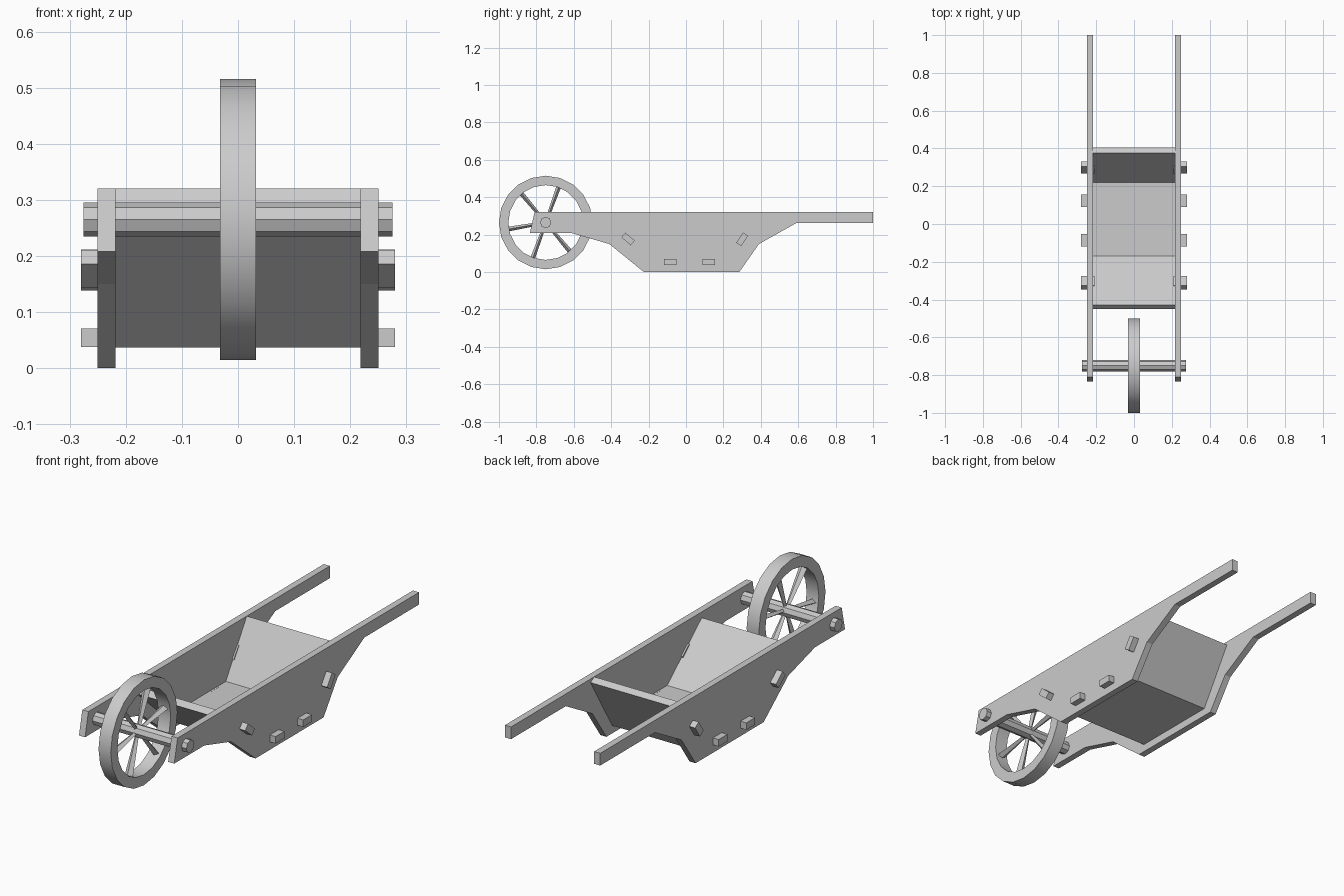
import bpy
import bmesh
from math import radians, cos, sin, pi
from mathutils import Matrix, Vector

default = bpy.data.objects.get("Cube")
if default:
    bpy.data.objects.remove(default, do_unlink=True)

grey = bpy.data.materials.new("plain grey")
grey.use_nodes = True
colour = (0.6, 0.6, 0.6, 1)
grey.diffuse_color = colour
grey.node_tree.nodes["Principled BSDF"].inputs["Base Color"].default_value = colour


def finish(name, bm):
    bmesh.ops.recalc_face_normals(bm, faces=bm.faces[:])
    mesh = bpy.data.meshes.new(name)
    bm.to_mesh(mesh)
    bm.free()
    mesh.materials.append(grey)
    obj = bpy.data.objects.new(name, mesh)
    bpy.context.collection.objects.link(obj)
    return obj


def prism(name, profile, x0, x1):
    """Extrude a (y, z) outline from x0 to x1."""
    bm = bmesh.new()
    face = bm.faces.new([bm.verts.new((x0, y, z)) for y, z in profile])
    moved = bmesh.ops.extrude_face_region(bm, geom=[face])["geom"]
    verts = [v for v in moved if isinstance(v, bmesh.types.BMVert)]
    bmesh.ops.translate(bm, verts=verts, vec=(x1 - x0, 0, 0))
    return finish(name, bm)


def peg(name, side, y, z, angle):
    """Tenon end poking through a side plank."""
    bm = bmesh.new()
    place = (Matrix.Translation((side * 0.245, y, z))
             @ Matrix.Rotation(radians(angle), 4, "X")
             @ Matrix.Diagonal((0.07, 0.066, 0.033, 1)))
    bmesh.ops.create_cube(bm, size=1, matrix=place)
    return finish(name, bm)


# Side planks with handles
side_outline = [(-0.81, 0.32), (-0.835, 0.208), (-0.61, 0.208), (-0.41, 0.15),
                (-0.225, 0), (0.285, 0), (0.39, 0.15), (0.59, 0.262),
                (1, 0.262), (1, 0.32)]
for label, side in (("left", 1), ("right", -1)):
    prism(label + "_side_plank", side_outline, side * 0.218, side * 0.25)
    peg(label + "_front_board_peg", side, -0.31, 0.177, -40)
    peg(label + "_back_board_peg", side, 0.3, 0.175, 56)
    peg(label + "_floor_front_peg", side, -0.085, 0.054, 0)
    peg(label + "_floor_back_peg", side, 0.122, 0.054, 0)

# Tray boards
prism("floor_board", [(-0.19, 0.037), (-0.17, 0.07), (0.22, 0.07), (0.242, 0.037)],
      -0.22, 0.22)
prism("front_board", [(-0.43, 0.292), (-0.17, 0.07), (-0.19, 0.037), (-0.451, 0.268)],
      -0.22, 0.22)
prism("back_board", [(0.377, 0.32), (0.22, 0.07), (0.242, 0.037), (0.404, 0.303)],
      -0.22, 0.22)

# Axle
hub = Vector((0, -0.75, 0.265))
ring = [(hub.y + 0.03 * cos(i * pi / 4), hub.z + 0.03 * sin(i * pi / 4))
        for i in range(8)]
prism("axle", ring, -0.275, 0.275)

# Wheel rim: a closed rectangular section spun around the axle
bm = bmesh.new()
section = [bm.verts.new(hub + Vector((x, 0, r)))
           for x, r in ((-0.032, 0.2), (0.032, 0.2), (0.032, 0.25), (-0.032, 0.25))]
edges = [bm.edges.new((section[i], section[i - 1])) for i in range(4)]
bmesh.ops.spin(bm, geom=section + edges, cent=hub, axis=(1, 0, 0),
               angle=2 * pi, steps=20, use_merge=True)
bmesh.ops.remove_doubles(bm, verts=bm.verts[:], dist=0.0005)
rim = finish("wheel_rim", bm)
bpy.ops.object.select_all(action="DESELECT")
rim.select_set(True)
bpy.context.view_layer.objects.active = rim
bpy.ops.object.shade_smooth_by_angle(angle=radians(30))

# Spokes, flaring towards the rim
for i in range(6):
    bm = bmesh.new()
    place = (Matrix.Translation(hub) @ Matrix.Rotation(radians(10 + 60 * i), 4, "X")
             @ Matrix.Rotation(radians(90), 4, "Y").inverted()
             @ Matrix.Identity(4))
    # Axis runs outward from the hub in the wheel plane
    direction = Vector((0, cos(radians(10 + 60 * i)), sin(radians(10 + 60 * i))))
    across = Vector((1, 0, 0)).cross(direction)
    ends = []
    for reach, wide, thin in ((0.015, 0.009, 0.008), (0.215, 0.022, 0.013)):
        ends.append([bm.verts.new(hub + direction * reach
                                  + Vector((wide * a, 0, 0)) + across * thin * b)
                     for a, b in ((1, 0), (0, 1), (-1, 0), (0, -1))])
    bm.faces.new(ends[0])
    bm.faces.new(ends[1])
    for k in range(4):
        bm.faces.new((ends[0][k - 1], ends[0][k], ends[1][k], ends[1][k - 1]))
    finish("wheel_spoke_%d" % (i + 1), bm)
